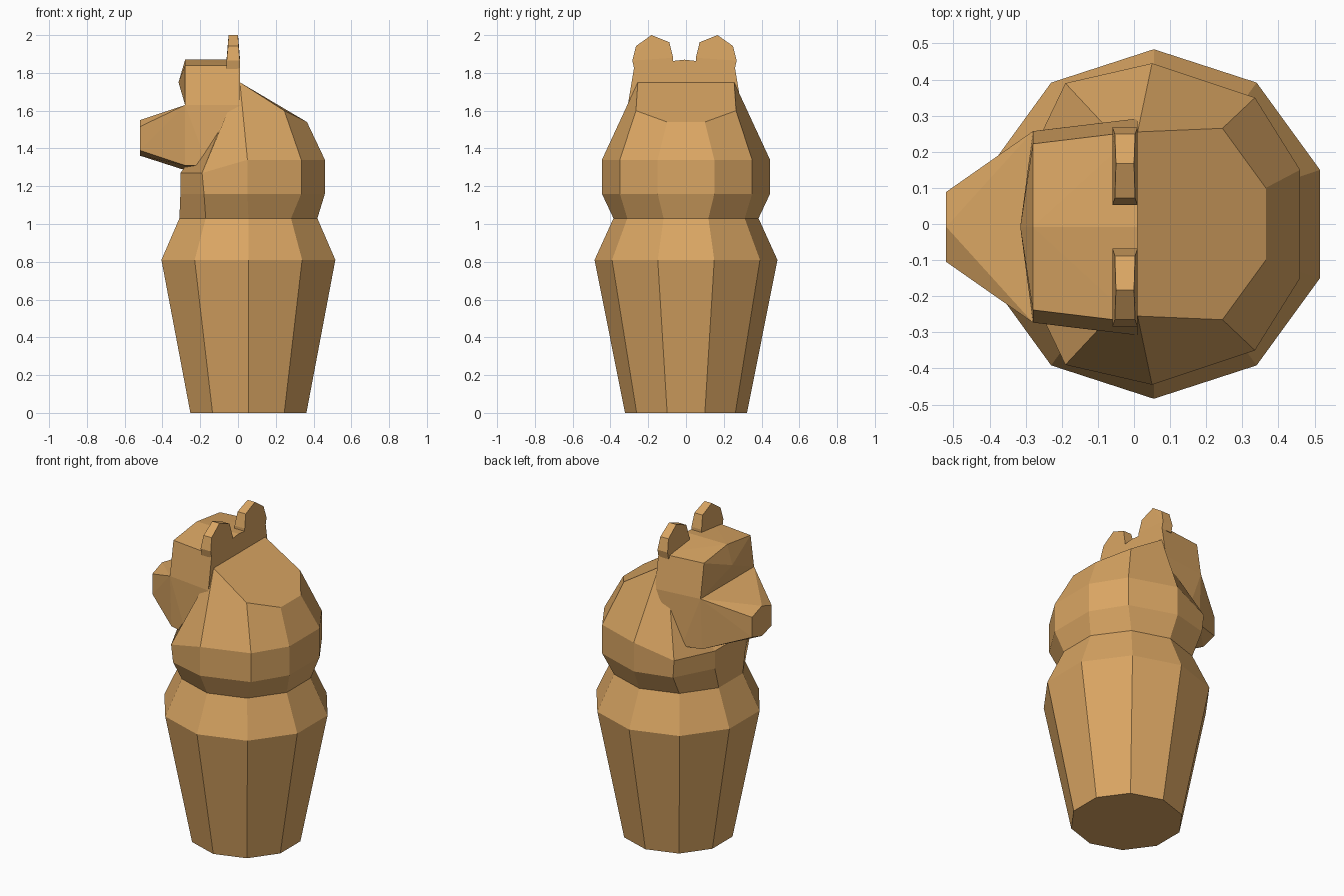
import bpy, bmesh
from math import sin, cos, radians

cube = bpy.data.objects.get("Cube")
if cube:
    bpy.data.objects.remove(cube, do_unlink=True)

tan = bpy.data.materials.new("tan")
tan.use_nodes = True
COLOUR = (0.70, 0.38, 0.125, 1)
tan.diffuse_color = COLOUR
tan.node_tree.nodes["Principled BSDF"].inputs["Base Color"].default_value = COLOUR

HEAD_Y = -0.008  # the head sits slightly off centre


def finish(name, bm):
    bmesh.ops.recalc_face_normals(bm, faces=bm.faces)
    mesh = bpy.data.meshes.new(name)
    bm.to_mesh(mesh)
    bm.free()
    mesh.materials.append(tan)
    obj = bpy.data.objects.new(name, mesh)
    bpy.context.collection.objects.link(obj)
    return obj


def hull(name, points):
    """Convex faceted solid around the points."""
    bm = bmesh.new()
    for p in points:
        bm.verts.new(p)
    bmesh.ops.convex_hull(bm, input=bm.verts)
    bmesh.ops.dissolve_limit(bm, angle_limit=radians(1), verts=bm.verts, edges=bm.edges)
    return finish(name, bm)


def both_sides(half):
    """Mirror points across the head's middle plane."""
    pts = {(x, HEAD_Y + s * y, z) for x, y, z in half for s in (1, -1)}
    return sorted(pts)


def round_half(radius, z):
    """Half of a ten-sided ring, from back to front."""
    return [(0.055 + radius * cos(radians(a)), radius * sin(radians(a)), z)
            for a in range(18, 180, 36)]


# Body: ten-sided tub, waist, shoulders and sloping hunch
rings = [
    round_half(0.323, 0),
    round_half(0.484, 0.81),
    round_half(0.384, 1.03),
    [(0.46, 0.15, 1.16), (0.335, 0.35, 1.16), (0.05, 0.445, 1.16),
     (-0.18, 0.385, 1.16), (-0.305, 0.15, 1.16)],
    [(0.46, 0.15, 1.34), (0.335, 0.35, 1.34), (0.05, 0.445, 1.34),
     (-0.19, 0.39, 1.27), (-0.305, 0.15, 1.27)],
    [(0.365, 0.1, 1.54), (0.245, 0.265, 1.60), (0.01, 0.255, 1.75),
     (-0.05, 0.24, 1.62), (-0.20, 0.10, 1.32)],
]
bm = bmesh.new()
loops = []
for half in rings:
    full = half + [(x, -y, z) for x, y, z in reversed(half)]
    loops.append([bm.verts.new(p) for p in full])
for low, high in zip(loops, loops[1:]):
    for i in range(10):
        j = (i + 1) % 10
        bm.faces.new((low[i], low[j], high[j], high[i]))
bm.faces.new(loops[0])
top = loops[-1]
bm.faces.new(top[:3] + top[-3:])      # flat sloping hunch
bm.faces.new(top[2:8])                # neck opening, under the head
finish("body", bm)

# Upper head with a slightly pointed forehead
hull("upper_head", both_sides([
    (-0.28, 0.265, 1.63), (-0.28, 0.23, 1.84), (-0.28, 0, 1.87),
    (-0.315, 0, 1.75),
    (0.01, 0.30, 1.63), (0.01, 0.265, 1.84), (0.01, 0, 1.87),
]))

# Muzzle and cheeks
hull("muzzle", both_sides([
    (-0.52, 0.097, 1.515), (-0.52, 0, 1.55),
    (-0.52, 0.097, 1.39), (-0.52, 0, 1.362),
    (-0.28, 0.265, 1.63), (0.01, 0.30, 1.63),
    (-0.28, 0.25, 1.31), (-0.28, 0, 1.285),
    (-0.16, 0.28, 1.31), (-0.16, 0, 1.295),
]))

# Ears: rounded outline across, thinner towards the top
outline = [(0.06, 1.84, 0.035), (0.06, 1.88, 0.035), (0.08, 1.962, 0.028),
           (0.175, 2.0, 0.025), (0.257, 1.942, 0.028),
           (0.276, 1.865, 0.035), (0.266, 1.82, 0.035)]
for name, side in (("ear_back", 1), ("ear_front", -1)):
    hull(name, [(-0.025 + t * half_x, HEAD_Y + side * y, z)
                for y, z, half_x in outline for t in (1, -1)])
